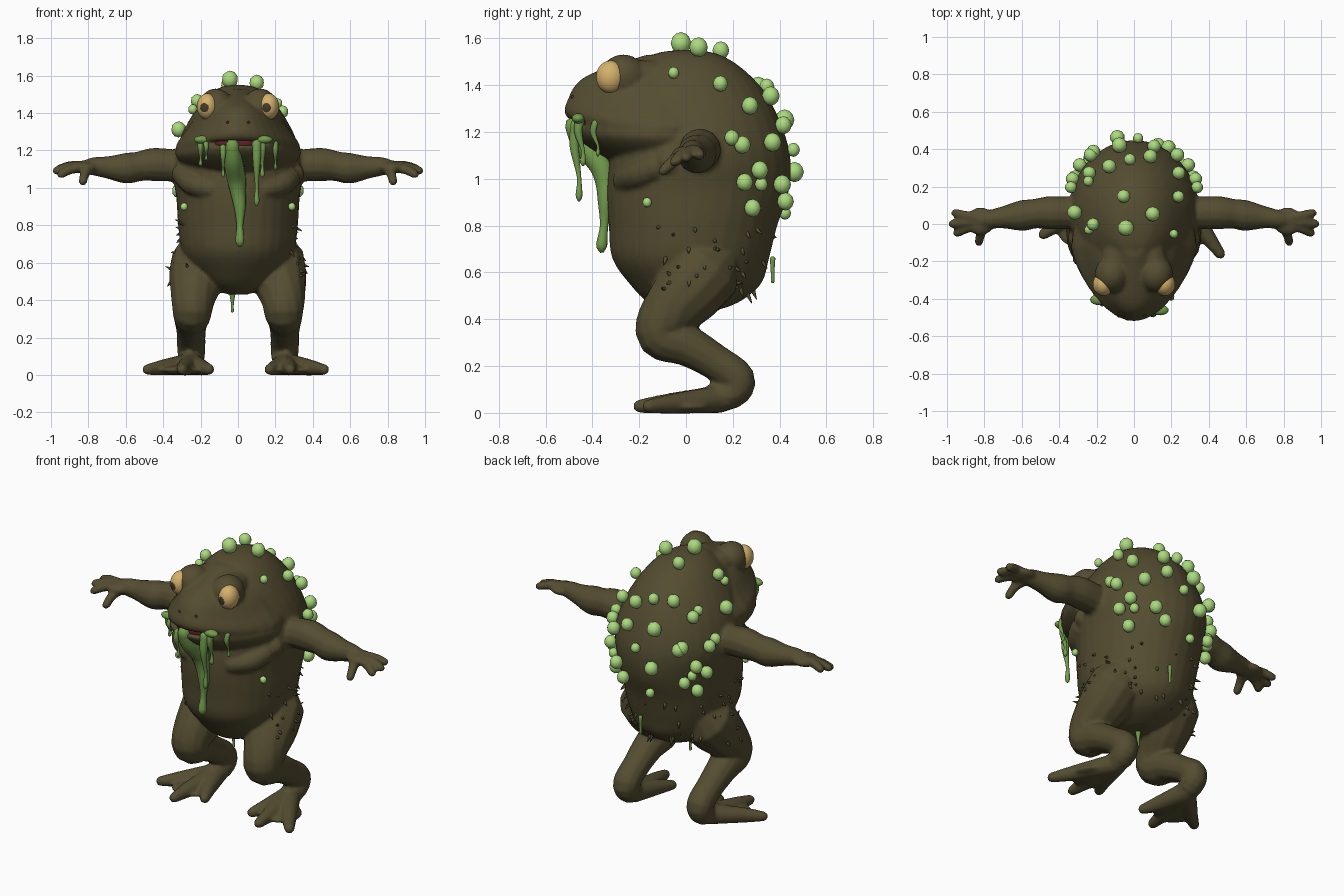
import bpy, bmesh, math, random
from mathutils import Vector, Matrix
from mathutils.bvhtree import BVHTree

if "Cube" in bpy.data.objects:
    bpy.data.objects.remove(bpy.data.objects["Cube"])
random.seed(4)


def material(name, rgb):
    m = bpy.data.materials.new(name)
    m.use_nodes = True
    m.diffuse_color = (*rgb, 1)
    m.node_tree.nodes["Principled BSDF"].inputs["Base Color"].default_value = (*rgb, 1)
    return m


SKIN = material("swamp_brown", (0.09, 0.074, 0.031))
WART = material("light_green", (0.41, 0.7, 0.21))
SLIME = material("slime_green", (0.17, 0.33, 0.075))
IRIS = material("amber", (0.67, 0.44, 0.15))
PUPIL = material("dark_pupil", (0.055, 0.045, 0.022))
MOUTH = material("dark_red", (0.12, 0.016, 0.022))


def finish(name, bm, *mats):
    bmesh.ops.recalc_face_normals(bm, faces=bm.faces)
    for f in bm.faces:
        f.smooth = True
    me = bpy.data.meshes.new(name)
    bm.to_mesh(me)
    bm.free()
    for m in mats:
        me.materials.append(m)
    ob = bpy.data.objects.new(name, me)
    bpy.context.collection.objects.link(ob)
    return ob


def curve_through(rows, n=4):
    """Catmull-Rom interpolation of rows of any length."""
    p = [Vector(r) for r in rows]
    p = [p[0]] + p + [p[-1]]
    out = []
    for a, b, c, d in zip(p, p[1:], p[2:], p[3:]):
        for i in range(n):
            t = i / n
            out.append(0.5 * (2 * b + (c - a) * t + (2 * a - 5 * b + 4 * c - d) * t * t
                              + (3 * b - a - 3 * c + d) * t ** 3))
    return out + [p[-1]]


def bridge(bm, rings):
    rings = [[bm.verts.new(co) for co in r] for r in rings]
    n = len(rings[0])
    for a, b in zip(rings, rings[1:]):
        for i in range(n):
            j = (i + 1) % n
            bm.faces.new((a[i], a[j], b[j], b[i]))
    bm.faces.new(rings[0][::-1])
    bm.faces.new(rings[-1])


def loft(bm, rows, droop=0.0, taper=0.0, sides=32):
    """Rows are height, y centre, half width, half depth; taper narrows the front."""
    rings = []
    for z, y, rx, ry in curve_through(rows):
        ring = []
        for i in range(sides):
            a = math.tau * i / sides
            x = rx * math.cos(a) * (1 + taper * min(0, math.sin(a)))
            ring.append((x, y + ry * math.sin(a), z - droop * x * x))
        rings.append(ring)
    bridge(bm, rings)


def tube(bm, rows, mirror=1, sides=12):
    """Rows are x, y, z, radius; both ends are rounded."""
    pts = [(Vector((p[0] * mirror, p[1], p[2])), max(p[3], 0.002)) for p in curve_through(rows)]
    (a, ra), (b, rb) = pts[0], pts[-1]
    da, db = (a - pts[1][0]).normalized(), (b - pts[-2][0]).normalized()
    pts = [(a + da * ra * 0.7, ra * 0.5)] + pts + [(b + db * rb * 0.7, rb * 0.5)]
    rings = []
    for i, (c, r) in enumerate(pts):
        t = (pts[min(i + 1, len(pts) - 1)][0] - pts[max(i - 1, 0)][0]).normalized()
        u = t.cross(Vector((0.31, 0.87, 0.38))).normalized()
        v = t.cross(u)
        rings.append([c + r * (u * math.cos(k) + v * math.sin(k))
                      for k in (math.tau * s / sides for s in range(sides))])
    bridge(bm, rings)


def ball(bm, centre, size, detail=3):
    m = Matrix.Translation(centre) @ Matrix.Diagonal((*size, 1))
    bmesh.ops.create_icosphere(bm, subdivisions=detail, radius=1, matrix=m)


# Torso, head and jaw
bm = bmesh.new()
loft(bm, [(0.43, 0.02, 0.05, 0.08), (0.47, 0.03, 0.16, 0.19), (0.55, 0.04, 0.24, 0.28),
          (0.66, 0.02, 0.3, 0.335), (0.8, 0.03, 0.32, 0.36), (0.95, 0.05, 0.33, 0.39),
          (1.1, 0.06, 0.35, 0.385), (1.25, 0.05, 0.315, 0.35), (1.38, 0.02, 0.25, 0.31),
          (1.48, 0.01, 0.175, 0.22), (1.535, 0, 0.1, 0.13), (1.55, 0, 0.03, 0.03)])
loft(bm, [(1.258, -0.12, 0.335, 0.385), (1.29, -0.12, 0.32, 0.4), (1.34, -0.12, 0.275, 0.385),
          (1.41, -0.12, 0.22, 0.345), (1.46, -0.1, 0.16, 0.28), (1.53, -0.03, 0.09, 0.14)], 0.4, 0.2)
loft(bm, [(1.07, -0.1, 0.18, 0.21), (1.12, -0.12, 0.28, 0.275), (1.18, -0.13, 0.335, 0.345),
          (1.228, -0.13, 0.325, 0.375)], 0.05, 0.2)

# Limbs, brows and chest folds; the toes splay differently on each side
toes = {1: ((0.465, -0.165), (0.28, -0.205), (0.165, -0.11)),
        -1: ((0.49, -0.06), (0.3, -0.2), (0.15, -0.11))}
for s in (1, -1):
    ball(bm, (0.118 * s, -0.268, 1.435), (0.092, 0.1, 0.097))
    tube(bm, [(0.11, -0.25, 1.43, 0.08), (0.09, -0.14, 1.43, 0.075), (0.07, 0, 1.42, 0.06)], s)
    tube(bm, [(0.2, 0.06, 1.12, 0.1), (0.33, 0.06, 1.12, 0.088), (0.45, 0.06, 1.125, 0.09),
              (0.53, 0.055, 1.115, 0.08), (0.6, 0.045, 1.105, 0.083), (0.7, 0.035, 1.11, 0.06),
              (0.77, 0.025, 1.115, 0.05), (0.83, 0.02, 1.11, 0.035)], s)
    ball(bm, (0.82 * s, 0.015, 1.11), (0.08, 0.075, 0.032))
    for tip in ((0.96, 0.06, 1.1), (0.975, 0.0, 1.09), (0.95, -0.05, 1.07), (0.83, -0.1, 1.03)):
        mid = Vector((0.8, 0.02, 1.115)).lerp(Vector(tip), 0.55) + Vector((0, 0, 0.012))
        tube(bm, [(0.78, 0.02, 1.11, 0.032), (*mid, 0.027), (*tip, 0.023)], s)
    tube(bm, [(0.3, -0.06, 1.08, 0.06), (0.24, -0.2, 1.02, 0.06), (0.13, -0.27, 0.99, 0.05)], s)
    tube(bm, [(0.2, 0.1, 0.62, 0.155), (0.22, 0.01, 0.52, 0.15), (0.24, -0.085, 0.41, 0.12),
              (0.245, -0.105, 0.33, 0.105), (0.25, 0.0, 0.29, 0.09), (0.25, 0.12, 0.22, 0.078),
              (0.25, 0.22, 0.145, 0.077), (0.25, 0.19, 0.08, 0.07), (0.26, 0.1, 0.065, 0.055)], s)
    for tip in toes[s]:
        x, y = Vector((0.26, 0.12)).lerp(Vector(tip), 0.6)
        tube(bm, [(0.25, 0.15, 0.06, 0.06), (x, y, 0.04, 0.044), (*tip, 0.028, 0.028)], s)
    ball(bm, (0.3 * s, -0.01, 0.026), (0.12, 0.12, 0.026))
skin = finish("skin_body", bm, SKIN)
mod = skin.modifiers.new("merge", "REMESH")
mod.mode, mod.voxel_size, mod.use_smooth_shade = "VOXEL", 0.0105, True
mod = skin.modifiers.new("soften", "SMOOTH")
mod.factor, mod.iterations = 0.5, 4
surface = BVHTree.FromObject(skin, bpy.context.evaluated_depsgraph_get())


def hit(origin, direction):
    p, n, _, _ = surface.ray_cast(Vector(origin), Vector(direction))
    return p, n


# Mouth lining
bm = bmesh.new()
loft(bm, [(1.2, -0.12, 0.28, 0.35), (1.24, -0.12, 0.29, 0.362), (1.28, -0.12, 0.28, 0.35)], 0.2, 0.2)
finish("mouth_lining", bm, MOUTH)

# Eyes with pupils chosen by gaze direction, and nostrils
for s, side in ((1, "left"), (-1, "right")):
    bm = bmesh.new()
    centre = Vector((0.164 * s, -0.322, 1.435))
    ball(bm, centre, (0.056, 0.062, 0.07), 5)
    gaze = Vector((-0.22 if s > 0 else -0.3, -1, -0.1)).normalized()
    for f in bm.faces:
        if (f.calc_center_median() - centre).normalized().dot(gaze) > 0.92:
            f.material_index = 1
    finish(side + "_eye", bm, IRIS, PUPIL)
    bm = bmesh.new()
    p, n = hit((0.055 * s, -2, 1.35), (0, 1, 0))
    ball(bm, p, (0.01, 0.007, 0.007), 2)
    finish(side + "_nostril", bm, MOUTH)

# Warts scattered over the crown, flanks and back
crown = [(-.04, -.02, 44), (.09, .05, 40), (-.05, .14, 36), (-.12, .29, 38), (.08, .34, 38),
         (.22, .14, 32), (.2, -.05, 24), (-.2, 0, 34), (-.23, .22, 28)]
flank = [(.35, 1.15, 38), (.19, 1.17, 32), (.23, 1.14, 36), (.3, 1.04, 37), (.24, .99, 36),
         (.27, .88, 36), (.31, .98, 28), (-.16, .9, 20), (.26, 1.3, 36)]
rear = [(-.07, 1.24, 42), (.1, 1.22, 36), (-.2, 1.14, 38), (-.08, 1.03, 40), (.17, .98, 38),
        (.12, .91, 36), (-.22, .94, 34), (.02, 1.12, 28), (-.05, .86, 26), (-.02, 1.38, 32)]
spots = [((x, y, 2), (0, 0, -1), r) for x, y, r in crown]
spots += [((s * 2, y, z), (-s, 0, 0), r) for s in (1, -1) for y, z, r in flank]
spots += [((x, 2, z), (0, -1, 0), r) for x, z, r in rear]
spots += [((-2, .06, 1.3), (1, 0, 0), 40), ((-2, -.03, 1.41), (1, 0, 0), 25)]
bm = bmesh.new()
for origin, direction, r in spots:
    p, n = hit(origin, direction)
    if p:
        r *= 0.001
        ball(bm, p + n * r * 0.72, (r, r, r * 1.08), 2)
finish("warts", bm, WART)

# Slime hanging from the lips and the underside
bm = bmesh.new()
tube(bm, [(-.03, -.485, 1.235, .035), (-.025, -.44, 1.15, .05), (-.01, -.365, 1.06, .052),
          (0, -.345, .98, .042), (.01, -.345, .9, .032), (.01, -.35, .8, .018),
          (.01, -.36, .72, .024), (.01, -.36, .695, .015)])
for x, top, length, r in ((.1, 1.24, .33, .021), (.13, 1.26, .2, .018), (.2, 1.24, .14, .013),
                          (-.2, 1.25, .13, .015), (-.17, 1.24, .09, .012), (-.08, 1.22, .16, .014)):
    y = -0.125 - 0.375 * math.sqrt(1 - (x / 0.29) ** 2)
    tube(bm, [(x, y + .01, top, r * 1.2), (x, y, top - length * .3, r), (x, y + .02, top - length * .7, r * .45),
              (x, y + .02, top - length * .93, r * .7), (x, y + .02, top - length, r * .4)])
for x, y in ((.14, -.46), (-.19, -.405)):
    ball(bm, (x, y, 1.258), (.045, .028, .022))
for x, y, top, length, r in ((-.03, 0, .45, .11, .02), (.05, .37, .66, .1, .012)):
    tube(bm, [(x, y, top, r), (x, y, top - length * .6, .008), (x, y, top - length, .008)])
finish("slime_drips", bm, SLIME)

# Barbs and ragged skin on the hips and lower back
bm = bmesh.new()
for i in range(60):
    z = random.uniform(0.48, 0.83)
    if i % 3:
        s = random.choice((1, -1))
        p, n = hit((s * 2, random.uniform(-0.12, 0.28), z), (-s, 0, 0))
    else:
        p, n = hit((random.uniform(-0.25, 0.25), 2, z), (0, -1, 0))
    if p:
        tip = p + n * random.uniform(0.01, 0.028) + Vector((0, 0, random.uniform(-0.03, 0.01)))
        tube(bm, [(*(p - n * 0.01), 0.012), (*tip, 0.002)], sides=6)
finish("skin_barbs", bm, SKIN)
